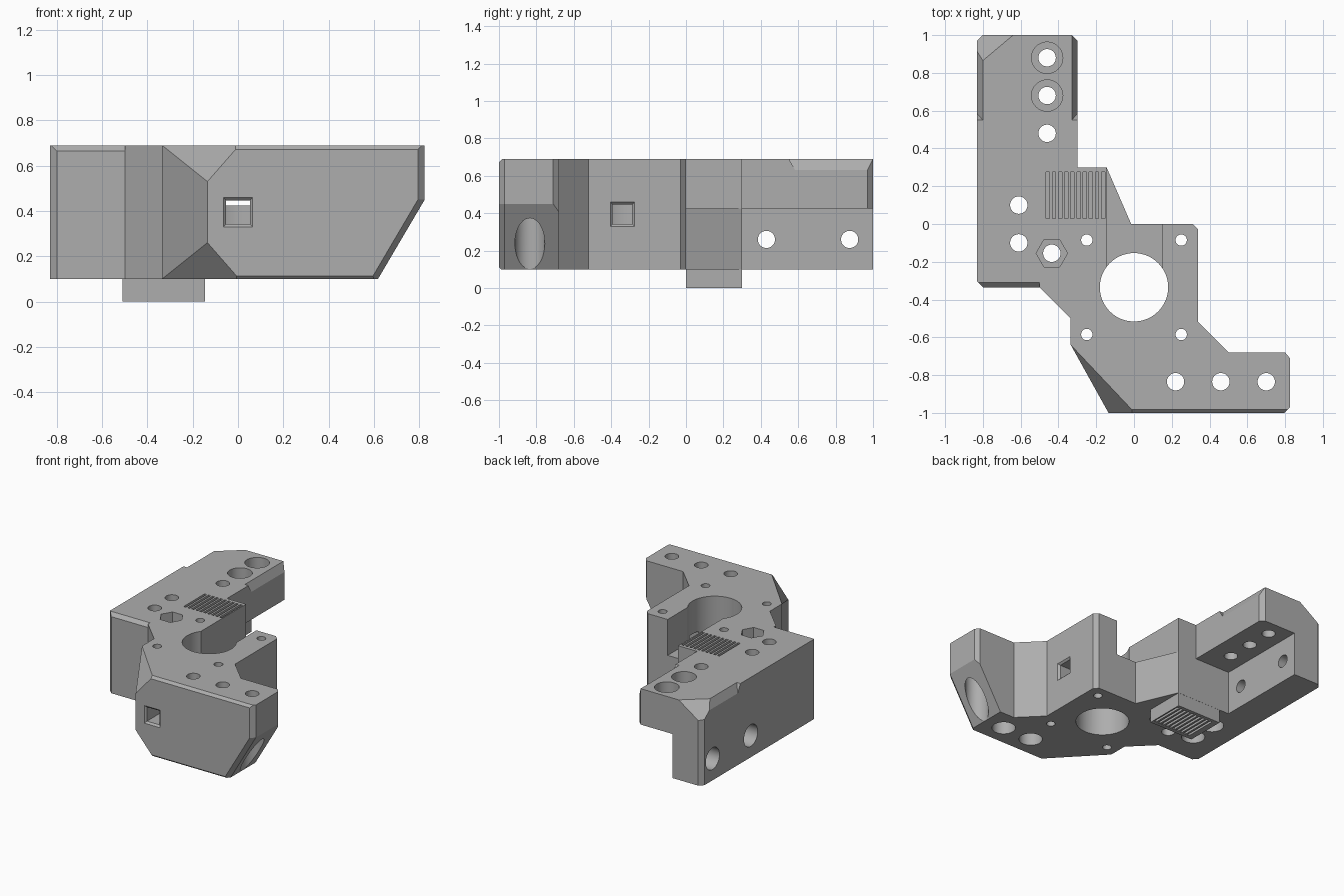
import bpy, bmesh
from math import radians
from mathutils import Vector, Matrix

cube = bpy.data.objects.get("Cube")
if cube:
    bpy.data.objects.remove(cube)

grey = bpy.data.materials.new("plain_grey")
grey.use_nodes = True
COLOUR = (0.42, 0.42, 0.42, 1)
grey.diffuse_color = COLOUR
grey.node_tree.nodes["Principled BSDF"].inputs["Base Color"].default_value = COLOUR

TOP, BASE, SHELF = 0.69, 0.10, 0.425


def make_object(name, bm):
    bmesh.ops.recalc_face_normals(bm, faces=bm.faces)
    mesh = bpy.data.meshes.new(name)
    bm.to_mesh(mesh)
    bm.free()
    mesh.materials.append(grey)
    obj = bpy.data.objects.new(name, mesh)
    bpy.context.scene.collection.objects.link(obj)
    return obj


def prism(name, outline, z0, z1):
    bm = bmesh.new()
    face = bm.faces.new([bm.verts.new((x, y, z0)) for x, y in outline])
    ext = bmesh.ops.extrude_face_region(bm, geom=[face])
    verts = [g for g in ext["geom"] if isinstance(g, bmesh.types.BMVert)]
    bmesh.ops.translate(bm, verts=verts, vec=(0, 0, z1 - z0))
    return make_object(name, bm)


# Main body from its plan outline
outline = [(-0.80, 1), (-0.83, 0.97), (-0.83, -0.305), (-0.80, -0.335),
           (-0.50, -0.335), (-0.335, -0.50), (-0.335, -0.64), (-0.135, -1),
           (0.795, -1), (0.825, -0.97), (0.825, -0.71), (0.80, -0.68),
           (0.50, -0.68), (0.34, -0.52), (0.34, -0.03), (0.31, 0),
           (-0.015, 0), (-0.145, 0.30), (-0.30, 0.30), (-0.30, 0.97),
           (-0.33, 1)]
body = prism("carriage_bracket", outline, BASE, TOP)


def combine(tool, operation="DIFFERENCE"):
    mod = body.modifiers.new("shape", "BOOLEAN")
    mod.operation, mod.solver, mod.object = operation, "EXACT", tool
    bpy.context.view_layer.objects.active = body
    bpy.ops.object.modifier_apply(modifier=mod.name)
    bpy.data.objects.remove(tool)


def hull(points):
    bm = bmesh.new()
    for p in points:
        bm.verts.new(p)
    bmesh.ops.convex_hull(bm, input=bm.verts)
    return make_object("cutter", bm)


def box(x0, x1, y0, y1, z0, z1):
    return hull([(x, y, z) for x in (x0, x1) for y in (y0, y1) for z in (z0, z1)])


def hole(x, y, r, z0=-0.1, z1=0.8, sides=40):
    bm = bmesh.new()
    bmesh.ops.create_cone(bm, cap_ends=True, segments=sides, radius1=r, radius2=r,
                          depth=z1 - z0, matrix=Matrix.Translation((x, y, (z0 + z1) / 2)))
    combine(make_object("cutter", bm))


def side_hole(y, z, r, x0, x1):
    bm = bmesh.new()
    place = Matrix.Translation(((x0 + x1) / 2, y, z)) @ Matrix.Rotation(radians(90), 4, "Y")
    bmesh.ops.create_cone(bm, cap_ends=True, segments=40, radius1=r, radius2=r,
                          depth=x1 - x0, matrix=place)
    combine(make_object("cutter", bm))


def corner_cut(tip, *abc):
    # Slice off a corner along the plane through three points
    abc = [Vector(p) for p in abc]
    mid = sum(abc, Vector()) / 3
    points = [mid + (p - mid) * 1.3 for p in abc]
    combine(hull(points + [mid + (Vector(tip) - mid) * 2]))


# Toothed clamp pad under the body
combine(box(-0.51, -0.146, 0.001, 0.299, 0, 0.2), "UNION")

# Open space under the rear arm, and channel behind the large bore
combine(box(-0.59, -0.1, 0.30, 1.1, -0.1, SHELF))
combine(box(-0.145, 0.15, -0.30, 0.4, SHELF, 0.8))

# Sloped underside of the front arm, with its bevelled edge
combine(hull([(x, y, z) for y in (-1.1, -0.6)
              for x, z in ((0.825, 0.45), (0.56, 0), (0.95, 0), (0.95, 0.45))]))
combine(hull([(x + dx, y, z) for x, z in ((0.825, 0.45), (0.56, 0))
              for dx, y in ((-0.04, -1.01), (0.01, -0.96), (0.02, -1.02))]))

# Cut corners: front top, front bottom and rear top
for z, mid in ((TOP, 0.53), (BASE, 0.26)):
    corner_cut((-0.135, -1, z), (-0.335, -0.64, z), (-0.135, -1, mid), (0.005, -1, z))
corner_cut((-0.83, 1, TOP), (-0.83, 0.84, TOP), (-0.64, 1, TOP), (-0.83, 1, 0.56))


# Edge chamfers
def edge_x(x0, x1, y, z, size, up):
    s = size
    combine(hull([(x, y + dy, z + dz * up) for x in (x0, x1)
                  for dy, dz in ((s * 2, s), (-s, -s * 2), (-s, s))]))


edge_x(-0.10, 0.9, -1, TOP, 0.018, 1)
edge_x(-0.10, 0.9, -1, BASE, 0.012, -1)
edge_x(-0.9, -0.5, -0.335, TOP, 0.025, 1)
for x, side, y1 in ((-0.30, 1, 1.1), (-0.83, -1, 1.1)):
    combine(hull([(x - side * 0.03, 0.55, TOP + 0.001), (x + side * 0.01, 0.55, TOP + 0.001),
                  (x + side * 0.001, 0.585, 0.628), (x - side * 0.03, y1, TOP + 0.001),
                  (x + side * 0.01, y1, TOP + 0.001), (x + side * 0.001, y1, 0.628)]))

# Large bore and its four small fixing holes
hole(0, -0.335, 0.181, sides=64)
for x in (-0.25, 0.25):
    for y in (-0.585, -0.085):
        hole(x, y, 0.03)

# Front arm screw holes, widened from below
for x in (0.22, 0.46, 0.70):
    hole(x, -0.835, 0.046)
    hole(x, -0.835, 0.08, -0.1, 0.48)

# Rear arm screw holes, two widened from above
for y in (0.48, 0.68, 0.88):
    hole(-0.46, y, 0.046)
for y in (0.68, 0.88):
    hole(-0.46, y, 0.083, 0.56, 0.8)

# Wall screw holes, widened on the outer side
for y in (0.43, 0.875):
    side_hole(y, 0.26, 0.046, -0.9, -0.5)
    side_hole(y, 0.26, 0.08, -0.9, -0.73)

# Middle screw holes and nut pocket
for y in (-0.10, 0.10):
    hole(-0.61, y, 0.046)
    hole(-0.61, y, 0.08, -0.1, 0.3)
hole(-0.435, -0.155, 0.046)
bm = bmesh.new()
bmesh.ops.create_cone(bm, cap_ends=True, segments=6, radius1=0.083, radius2=0.083, depth=0.3,
                      matrix=Matrix.Translation((-0.435, -0.155, TOP)) @ Matrix.Rotation(radians(30), 4, "Z"))
bmesh.ops.rotate(bm, verts=bm.verts, cent=(-0.435, -0.155, 0),
                 matrix=Matrix.Rotation(radians(0 if any(v.co.x > -0.36 for v in bm.verts) else 30), 3, "Z"))
combine(make_object("cutter", bm))

# Clamp grooves above and below
for i in range(10):
    x = -0.465 + i * 0.0325
    combine(box(x, x + 0.018, 0.03, 0.275, 0.58, 0.8))
    combine(box(x, x + 0.018, 0.03, 0.275, -0.1, 0.1))

# Square cable openings with flared mouths, front and side
Z = 0.395
combine(box(-0.052, 0.052, -1.1, -0.4, Z - 0.052, Z + 0.052))
combine(hull([(sx * r, y, Z + sz * r) for y, r in ((-0.985, 0.05), (-1.015, 0.08))
              for sx in (-1, 1) for sz in (-1, 1)]))
combine(box(0.1, 0.4, -0.392, -0.288, Z - 0.052, Z + 0.052))
combine(hull([(x, -0.34 + sy * r, Z + sz * r) for x, r in ((0.325, 0.05), (0.355, 0.08))
              for sy in (-1, 1) for sz in (-1, 1)]))

# Smooth bores, crisp edges
for o in bpy.context.selected_objects:
    o.select_set(False)
body.select_set(True)
bpy.context.view_layer.objects.active = body
bpy.ops.object.shade_smooth_by_angle(angle=radians(20))
